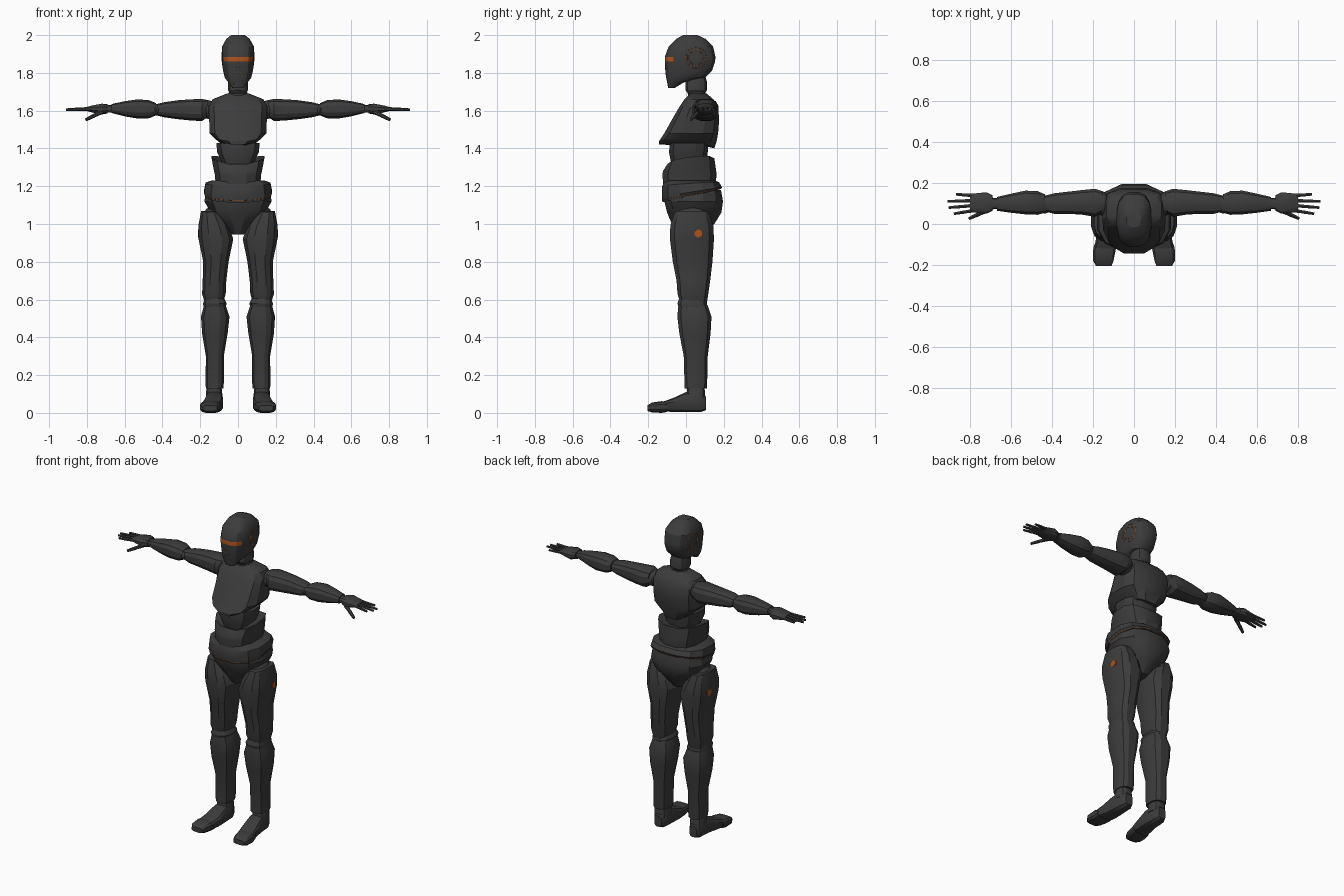
import bpy, bmesh, math
from mathutils import Vector
from mathutils.bvhtree import BVHTree

if "Cube" in bpy.data.objects:
    bpy.data.objects.remove(bpy.data.objects["Cube"], do_unlink=True)


def make_material(name, color):
    mat = bpy.data.materials.new(name)
    mat.use_nodes = True
    mat.diffuse_color = color
    mat.node_tree.nodes["Principled BSDF"].inputs["Base Color"].default_value = color
    return mat


GREY = make_material("dark grey shell", (0.045, 0.045, 0.045, 1))
ORANGE = make_material("orange accent", (0.42, 0.085, 0.01, 1))
SURFACES = {}
SIDES = (("left", 1), ("right", -1))


def finish(name, bm, mat=GREY):
    bmesh.ops.recalc_face_normals(bm, faces=bm.faces)
    mesh = bpy.data.meshes.new(name)
    bm.to_mesh(mesh)
    SURFACES[name] = BVHTree.FromBMesh(bm)
    bm.free()
    mesh.materials.append(mat)
    obj = bpy.data.objects.new(name, mesh)
    bpy.context.collection.objects.link(obj)
    return obj


def loft(name, sections, axis="z", side=1, n=12, power=0.75):
    """Skin rounded box sections (t, u0, u1, v0, v1, tilt along v, lift at the u ends)."""
    bm = bmesh.new()
    rings = []
    peak = math.cos(math.pi / n) ** power
    for t, u0, u1, v0, v1, *extra in sections:
        tilt, lift = (extra + [0, 0])[:2]
        ring = []
        for k in range(n):
            a = (k + 0.5) * math.tau / n
            cu = math.copysign(abs(math.cos(a)) ** power, math.cos(a)) / peak
            cv = math.copysign(abs(math.sin(a)) ** power, math.sin(a)) / peak
            u = (u0 + u1 + (u1 - u0) * cu) / 2
            v = (v0 + v1 + (v1 - v0) * cv) / 2
            w = t + tilt * cv + lift * abs(cu)
            p = {"z": (u, v, w), "x": (w, u, v), "y": (u, w, v)}[axis]
            ring.append(bm.verts.new((p[0] * side, p[1], p[2])))
        rings.append(ring)
    for a, b in zip(rings, rings[1:]):
        for k in range(n):
            j = (k + 1) % n
            bm.faces.new((a[k], a[j], b[j], b[k]))
    bm.faces.new(rings[0])
    bm.faces.new(rings[-1])
    return finish(name, bm)


def trunk(name, sections, **options):
    """Centred loft from (z, half width, front, back, tilt, lift)."""
    return loft(name, [(z, -h, h, *rest) for z, h, *rest in sections], **options)


def ball(name, center, size):
    bm = bmesh.new()
    bmesh.ops.create_uvsphere(bm, u_segments=12, v_segments=8, radius=1)
    bmesh.ops.scale(bm, vec=size, verts=bm.verts)
    bmesh.ops.translate(bm, vec=center, verts=bm.verts)
    return finish(name, bm)


def digit(name, start, end, radius):
    """Jointed finger: two tapering six-sided links."""
    bm = bmesh.new()
    start, end = Vector(start), Vector(end)
    mid = start.lerp(end, 0.5)
    for a, b, r in ((start, mid, radius), (mid, end, radius * 0.85)):
        turn = (b - a).to_track_quat("Z", "Y").to_matrix().to_4x4()
        turn.translation = (a + b) / 2
        bmesh.ops.create_cone(bm, cap_ends=True, segments=6, radius1=r,
                              radius2=r * 0.75, depth=(b - a).length, matrix=turn)
    return finish(name, bm)


def line(name, part, points, direction, width=0.0015, closed=False):
    """Thin accent line laid on the surface of a part."""
    curve = bpy.data.curves.new(name, "CURVE")
    curve.dimensions = "3D"
    curve.bevel_depth = width
    curve.bevel_resolution = 0
    hits = []
    for p in points:
        aim = direction(p) if callable(direction) else Vector(direction)
        hit = SURFACES[part].ray_cast(Vector(p), aim)[0]
        if hit:
            hits.append(hit)
    spline = curve.splines.new("POLY")
    spline.points.add(len(hits) - 1)
    for point, hit in zip(spline.points, hits):
        point.co = (*hit, 1)
    spline.use_cyclic_u = closed
    curve.materials.append(ORANGE)
    bpy.context.collection.objects.link(bpy.data.objects.new(name, curve))


# Helmet with an inset-coloured visor band
head = trunk("head", [
    (1.72, .03, -.095, -.06), (1.75, .052, -.1, -.01), (1.775, .07, -.105, .1),
    (1.81, .079, -.109, .137), (1.86, .085, -.112, .154), (1.885, .086, -.112, .156),
    (1.94, .084, -.092, .143), (1.98, .062, -.052, .104), (2, .036, -.015, .06)], n=16)
head.data.materials.append(ORANGE)
for face in head.data.polygons:
    if 1.86 < face.center.z < 1.885 and face.center.y < -.05:
        face.material_index = 1

# Neck and torso
trunk("upper_neck", [(1.69, .042, .01, .1), (1.71, .054, -.003, .112),
                     (1.75, .054, -.003, .112), (1.79, .045, .01, .1)])
trunk("lower_neck", [(1.64, .065, .01, .12), (1.7, .048, .012, .1)])
trunk("chest", [
    (1.4, .085, -.143, .15, -.01, .025), (1.43, .12, -.143, .162, 0, .02),
    (1.48, .15, -.115, .17), (1.56, .153, -.07, .176), (1.62, .155, -.035, .168),
    (1.66, .135, -.008, .145), (1.69, .06, .02, .11)], power=.65)
trunk("upper_abdomen", [(1.29, .08, -.07, .1), (1.33, .085, -.08, .11),
                        (1.38, .11, -.09, .115), (1.43, .115, -.085, .12)])
trunk("waist_plate", [
    (1.2, .118, -.12, .155), (1.26, .122, -.125, .162), (1.28, .127, -.122, .16),
    (1.32, .14, -.098, .15, .015, .035), (1.31, .1, -.07, .12, .015, .03)])
trunk("hip_band", [
    (1.15, .17, -.125, .185, .035), (1.17, .18, -.128, .19, .025),
    (1.21, .172, -.126, .175, .01, .005), (1.23, .14, -.11, .15)])
trunk("pelvis", [
    (.945, .035, -.04, .1), (1, .08, -.075, .15), (1.06, .145, -.1, .187),
    (1.12, .178, -.115, .196), (1.18, .168, -.115, .185)], power=.85)

for label, s in SIDES:
    # Leg
    ball(label + "_hip_joint", (.115 * s, .035, 1.03), (.075, .095, .07))
    loft(label + "_thigh", [
        (.58, .08, .175, -.03, .11), (.63, .065, .19, -.045, .118),
        (.7, .062, .187, -.05, .128), (.8, .05, .184, -.07, .14),
        (.92, .025, .209, -.085, .148), (.99, .05, .21, -.083, .145),
        (1.06, .1, .195, -.06, .12, 0, .01)], side=s)
    loft(label + "_knee", [(.54, .07, .18, -.035, .11), (.58, .06, .185, -.045, .112),
                           (.61, .075, .175, -.035, .1)], side=s)
    loft(label + "_shin", [
        (.13, .078, .17, -.008, .11), (.16, .075, .172, -.008, .112),
        (.3, .075, .17, -.012, .115), (.42, .055, .19, -.035, .13),
        (.51, .045, .196, -.046, .135), (.57, .065, .18, -.04, .115)], side=s)
    loft(label + "_ankle", [(.07, .08, .17, 0, .1), (.12, .085, .168, .005, .1),
                            (.15, .09, .16, .01, .09)], side=s)
    loft(label + "_foot", [
        (.107, .1, .15, .015, .085), (.08, .085, .165, .005, .11),
        (0, .08, .172, .005, .11), (-.07, .08, .185, .005, .078),
        (-.12, .088, .195, .008, .06)], axis="y", side=s, power=.6)
    loft(label + "_toe_cap", [
        (-.1, .085, .195, .005, .058), (-.13, .09, .2, 0, .062),
        (-.18, .1, .2, .003, .055), (-.205, .11, .185, .01, .04)],
        axis="y", side=s, power=.6)

    # Arm
    ball(label + "_shoulder_joint", (.155 * s, .1, 1.605), (.035, .06, .05))
    loft(label + "_upper_arm", [
        (.155, .055, .16, 1.57, 1.655), (.19, .035, .172, 1.545, 1.662),
        (.25, .045, .166, 1.548, 1.66), (.32, .05, .158, 1.555, 1.655),
        (.39, .05, .15, 1.565, 1.645), (.43, .06, .14, 1.575, 1.635)], axis="x", side=s)
    ball(label + "_elbow", (.435 * s, .095, 1.605), (.03, .045, .032))
    loft(label + "_forearm", [
        (.435, .055, .145, 1.575, 1.64), (.47, .045, .16, 1.56, 1.655),
        (.53, .047, .163, 1.558, 1.66), (.6, .055, .148, 1.57, 1.65),
        (.67, .065, .132, 1.588, 1.635)], axis="x", side=s)
    loft(label + "_wrist", [(.65, .075, .125, 1.59, 1.63), (.71, .07, .13, 1.59, 1.63)],
         axis="x", side=s)
    loft(label + "_palm", [
        (.69, .065, .14, 1.585, 1.635), (.72, .05, .155, 1.58, 1.637),
        (.77, .055, .15, 1.59, 1.628), (.8, .06, .145, 1.598, 1.62)], axis="x", side=s)
    for finger, base, tip, reach in (("index", .067, .05, .88), ("middle", .091, .08, .905),
                                     ("ring", .115, .11, .91), ("little", .138, .145, .87)):
        digit(f"{label}_{finger}_finger", (.775 * s, base, 1.61), (reach * s, tip, 1.605), .011)
    digit(label + "_thumb", (.72 * s, .065, 1.595), (.805 * s, .027, 1.552), .013)

    # Ear rings and tick on the helmet
    for ring_name, radius in (("outer", .055), ("inner", .038)):
        circle = [(s, .053 + radius * math.cos(a), 1.88 + radius * math.sin(a))
                  for a in (i * math.tau / 24 for i in range(24))]
        line(f"{label}_{ring_name}_ear_ring", "head", circle, (-s, 0, 0), .001, True)
    line(label + "_ear_tick", "head", [(s, .005, 1.865), (s, .005, 1.895)], (-s, 0, 0), .003)

    # Chin lines
    line(label + "_chin_line", "head",
         [(x * s, -1, z) for x, z in ((.01, 1.83), (.016, 1.79), (.024, 1.75), (.022, 1.73))],
         (0, 1, 0), .001)

    # Thigh marker plate
    spot, normal, *_ = SURFACES[label + "_thigh"].ray_cast(Vector((s, .065, .95)), Vector((-s, 0, 0)))
    marker = bmesh.new()
    turn = normal.to_track_quat("Z", "Y").to_matrix().to_4x4()
    turn.translation = spot
    bmesh.ops.create_cone(marker, cap_ends=True, segments=6, radius1=.022, radius2=.022,
                          depth=.006, matrix=turn)
    finish(label + "_thigh_marker", marker, ORANGE)

# Seam around the hip band, rising toward the back
loop = [(math.cos(a), .03 + math.sin(a), 1.158 + .035 * math.sin(a))
        for a in (i * math.tau / 40 for i in range(40))]
line("hip_seam", "hip_band", loop, lambda p: Vector((-p[0], .03 - p[1], 0)), .0015, True)

# Smooth shading with crisp panel edges
bpy.ops.object.select_all(action="DESELECT")
for obj in bpy.context.collection.objects:
    if obj.type == "MESH" and obj.name in SURFACES:
        obj.select_set(True)
        bpy.context.view_layer.objects.active = obj
bpy.ops.object.shade_smooth_by_angle(angle=math.radians(28))
